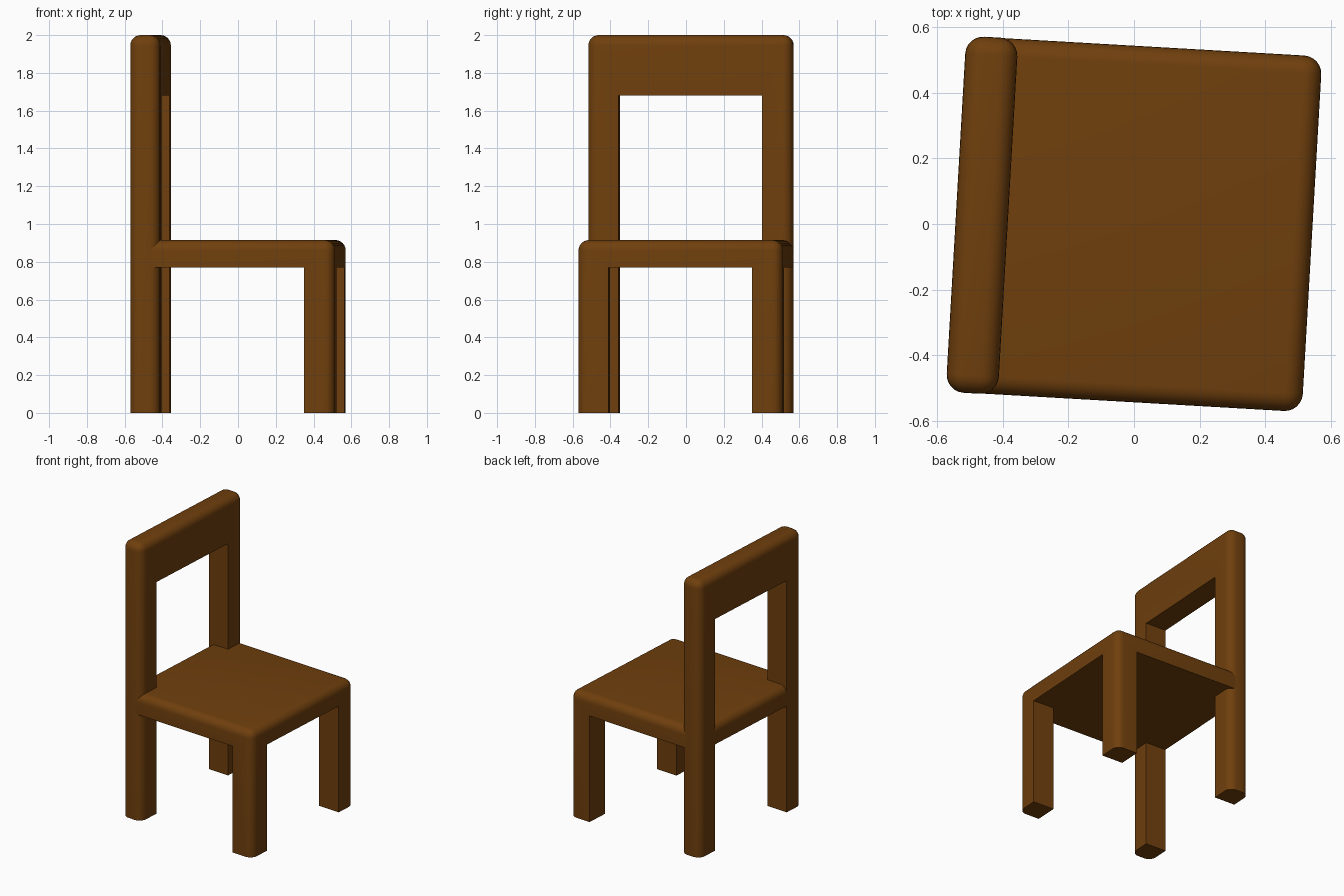
import bpy, bmesh, math
from mathutils import Matrix

if "Cube" in bpy.data.objects:
    bpy.data.objects.remove(bpy.data.objects["Cube"])

TURN = Matrix.Rotation(math.radians(-3.3), 4, 'Z')
wood = bpy.data.materials.new("brown_wood")
wood.diffuse_color = (0.16, 0.05, 0.004, 1)
wood.use_nodes = True
wood.node_tree.nodes["Principled BSDF"].inputs["Base Color"].default_value = wood.diffuse_color


def box(name, lo, hi, radius=0):
    """Box between two corners; all edges but the bottom ones may be rounded."""
    bm = bmesh.new()
    bmesh.ops.create_cube(bm, size=1)
    for v in bm.verts:
        v.co = [lo[i] + (v.co[i] + 0.5) * (hi[i] - lo[i]) for i in range(3)]
    if radius:
        edges = [e for e in bm.edges if max(v.co.z for v in e.verts) > lo[2] + 1e-4]
        bmesh.ops.bevel(bm, geom=edges, offset=radius, segments=6, profile=0.5,
                        affect='EDGES', clamp_overlap=True)
        # keep the feet flat
    mesh = bpy.data.meshes.new(name)
    bm.to_mesh(mesh)
    bm.free()
    ob = bpy.data.objects.new(name, mesh)
    bpy.context.collection.objects.link(ob)
    return ob


def carve(ob, cuts):
    """Subtract boxes, apply, then remove the cutters."""
    bpy.ops.object.select_all(action='DESELECT')
    bpy.context.view_layer.objects.active = ob
    ob.select_set(True)
    for lo, hi in cuts:
        cutter = box("cutter", lo, hi)
        mod = ob.modifiers.new("cut", 'BOOLEAN')
        mod.operation = 'DIFFERENCE'
        mod.solver = 'EXACT'
        mod.object = cutter
        bpy.ops.object.modifier_apply(modifier=mod.name)
        bpy.data.objects.remove(cutter)
    ob.data.transform(TURN)
    ob.data.materials.clear()
    ob.data.materials.append(wood)
    bpy.ops.object.shade_smooth_by_angle(angle=math.radians(35))


H, IN, R = 0.543, 0.38, 0.055
SEAT_LOW, SEAT_TOP = 0.77, 0.915

# seat with the two front legs
seat = box("seat_and_front_legs", (-H + 0.001, -H + 0.001, 0), (H, H - 0.001, SEAT_TOP), R)
carve(seat, [((-1, -1, -0.2), (IN, 1, SEAT_LOW)),
             ((0, -IN, -0.2), (1, IN, SEAT_LOW))])

# back frame: rear legs, posts and top rail
back = box("back_frame_and_rear_legs", (-H, -H, 0), (-0.384, H, 2.0), R)
carve(back, [((-1, -IN, -0.2), (1, IN, 1.68))])
